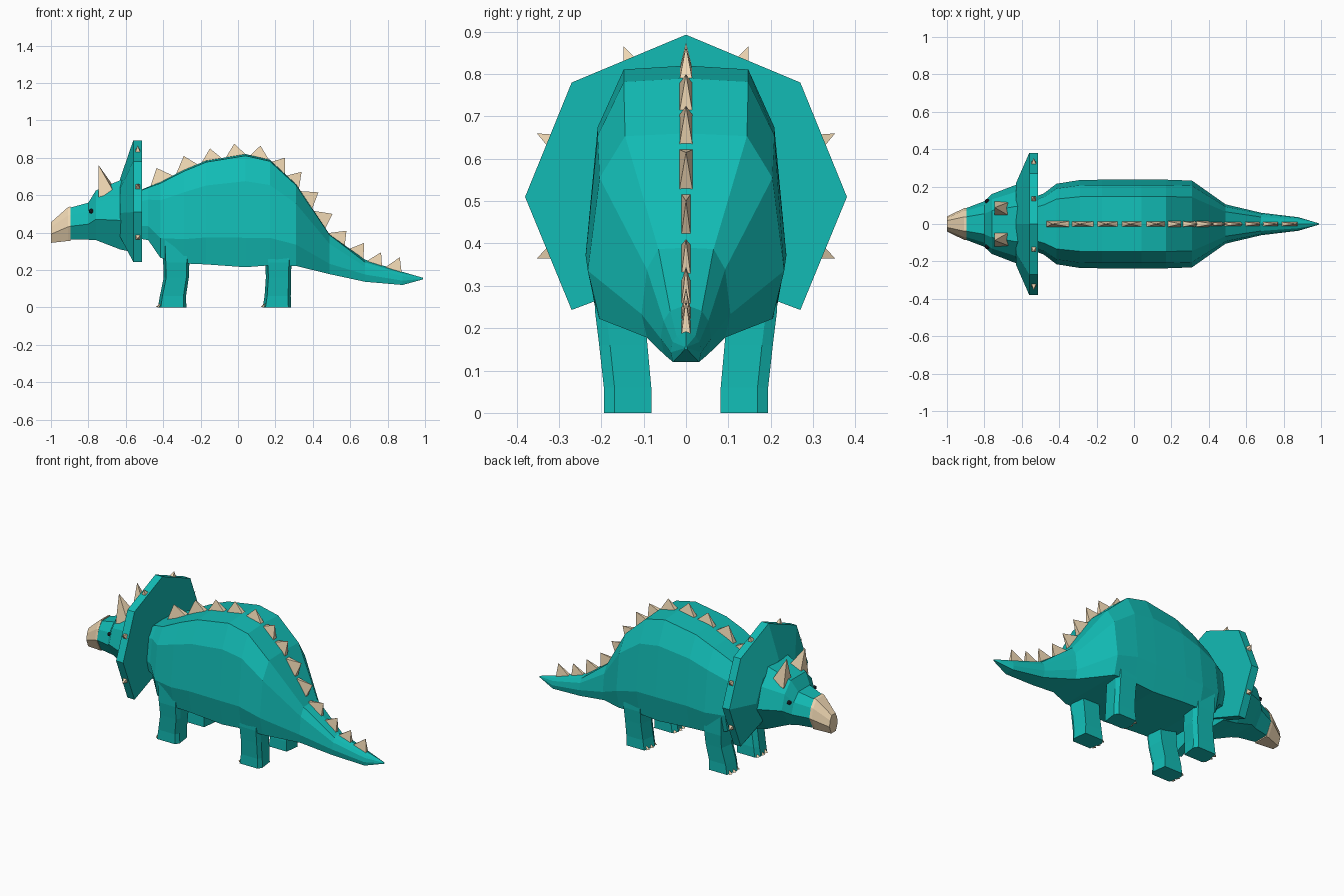
import bpy
import bmesh
from mathutils import Vector

if "Cube" in bpy.data.objects:
    bpy.data.objects.remove(bpy.data.objects["Cube"])


def material(name, color):
    m = bpy.data.materials.new(name)
    m.diffuse_color = (*color, 1)
    m.use_nodes = True
    m.node_tree.nodes["Principled BSDF"].inputs["Base Color"].default_value = m.diffuse_color
    return m


TEAL = material("teal_skin", (0.006, 0.50, 0.46))
BONE = material("bone", (0.86, 0.68, 0.45))
DARK = material("dark_eye", (0.02, 0.02, 0.03))


def finish(bm, name, mat):
    bmesh.ops.recalc_face_normals(bm, faces=bm.faces)
    me = bpy.data.meshes.new(name)
    bm.to_mesh(me)
    bm.free()
    me.materials.append(mat)
    ob = bpy.data.objects.new(name, me)
    bpy.context.collection.objects.link(ob)
    return ob


def loft(name, rings, mat):
    """Skin equal-length rings of points and cap both ends."""
    bm = bmesh.new()
    rows = [[bm.verts.new(p) for p in r] for r in rings]
    n = len(rows[0])
    for a, b in zip(rows, rows[1:]):
        for i in range(n):
            j = (i + 1) % n
            bm.faces.new((a[i], a[j], b[j], b[i]))
    bm.faces.new(rows[0])
    bm.faces.new(rows[-1])
    return finish(bm, name, mat)


def pyramids(name, items, mat):
    """Each item is (base corners, tip)."""
    bm = bmesh.new()
    for base, tip in items:
        vs = [bm.verts.new(p) for p in base]
        t = bm.verts.new(tip)
        bm.faces.new(vs)
        for i in range(len(vs)):
            bm.faces.new((vs[i], vs[(i + 1) % len(vs)], t))
    return finish(bm, name, mat)


def section(half, x, zb, zt, w):
    """Mirror a half outline (top to bottom) into a closed ring at x."""
    right = [(x, y * w, zb + f * (zt - zb)) for y, f in half]
    left = [(px, -py, pz) for px, py, pz in reversed(right) if py > 1e-6]
    return right + left


# Body and tail
BODY = [(0, 1), (.62, .985), (.88, .76), (1, .26), (.88, 0)]
TAIL = [(0, 1), (.62, .88), (.88, .68), (1, .33), (.85, 0)]
stations = [(-.54, .37, .62, .14), (-.48, .36, .645, .165), (-.415, .265, .67, .215),
            (-.29, .235, .735, .235), (-.17, .23, .785, .237), (.04, .215, .82, .237),
            (.17, .225, .79, .237), (.31, .222, .66, .232), (.49, .178, .39, .105),
            (.68, .137, .255, .06), (.88, .12, .19, .036), (.99, .15, .158, .003)]
loft("body_and_tail", [section(TAIL if s[0] > .6 else BODY, *s) for s in stations], TEAL)

# Head
HEAD = [(.45, 1), (.82, .76), (1, .42), (.55, 0)]
loft("head", [section(HEAD, *s) for s in [
    (-.53, .29, .69, .22), (-.63, .31, .68, .21), (-.76, .36, .625, .16),
    (-.80, .362, .56, .122), (-.91, .362, .53, .08)]], TEAL)

# Beak
loft("beak", [section(HEAD, *s) for s in [
    (-.895, .355, .54, .086), (-.91, .355, .535, .084), (-1.0, .345, .455, .04)]], BONE)

# Neck frill: an octagonal plate with a notched bottom and a conical front
FRILL = [(0, .893), (.27, .78), (.38, .51), (.27, .243), (0, .345),
         (-.27, .243), (-.38, .51), (-.27, .78)]
loft("neck_frill", [
    [(-.512, y, z) for y, z in FRILL],
    [(-.56, y, z) for y, z in FRILL],
    [(-.63, y * .58, .50 + (z - .50) * .48) for y, z in FRILL]], TEAL)

# Frill studs on the plate rim
studs = []
for s in (1, -1):
    for y, z, ty, tz in [(.135, .835, .147, .865), (.323, .645, .352, .66),
                         (.323, .377, .352, .365)]:
        along = Vector((0, -(tz - z), ty - y)).normalized() * .014
        c = Vector((-.536, y, z))
        base = [c + Vector((.013, 0, 0)) + along, c + Vector((.013, 0, 0)) - along,
                c - Vector((.013, 0, 0)) - along, c - Vector((.013, 0, 0)) + along]
        studs.append(([(p.x, p.y * s, p.z) for p in base], (-.536, ty * s, tz)))
pyramids("frill_studs", studs, BONE)

# Brow horns
pyramids("brow_horns", [
    ([(-.745, .04 * s, .605), (-.745, .12 * s, .59), (-.66, .12 * s, .61), (-.66, .04 * s, .64)],
     (-.745, .088 * s, .76)) for s in (1, -1)], BONE)

# Eyes
for s, side in ((1, "left"), (-1, "right")):
    bm = bmesh.new()
    bmesh.ops.create_icosphere(bm, subdivisions=1, radius=.014)
    bmesh.ops.translate(bm, verts=bm.verts, vec=(-.785, .122 * s, .515))
    finish(bm, side + "_eye", DARK)


# Back spikes seated along the top outline
def top_z(x):
    for a, b in zip(stations, stations[1:]):
        if a[0] <= x <= b[0]:
            return a[2] + (b[2] - a[2]) * (x - a[0]) / (b[0] - a[0])


spikes = []
for x0, x1, tx, tz in [
        (-.47, -.34, -.435, .745), (-.335, -.21, -.29, .81), (-.20, -.08, -.15, .85),
        (-.07, .05, -.02, .875), (.06, .17, .12, .865), (.175, .25, .25, .80),
        (.255, .325, .34, .725), (.33, .395, .43, .615), (.40, .465, .505, .50),
        (.48, .57, .58, .41), (.59, .67, .675, .345), (.685, .77, .765, .295),
        (.785, .875, .865, .268)]:
    w = .016 if tx < .5 else .011
    za, zb = top_z(x0) - .008, top_z(x1) - .008
    spikes.append(([(x0, -w, za), (x0, w, za), (x1, w, zb), (x1, -w, zb)], (tx, 0, tz)))
pyramids("back_spikes", spikes, BONE)

# Legs and toenails
HEX = [(-1, -.45), (-.8, 1), (.8, 1), (1, .55), (.85, -1), (-.75, -1)]
for pair, x, top_shift in (("front", -.352, .022), ("back", .208, .008)):
    for s, side in ((1, "left"), (-1, "right")):
        rings = []
        for z, dx, y, rx, ry in [(0, 0, .138, .076, .056), (.06, .004, .138, .070, .056),
                                 (.16, top_shift, .148, .067, .057),
                                 (.24, top_shift, .157, .070, .058),
                                 (.36, top_shift, .162, .075, .055)]:
            rings.append([(x + dx + hx * rx, s * (y + hy * ry), z) for hx, hy in HEX])
        loft(f"{pair}_{side}_leg", rings, TEAL)
        nails = []
        for nx, ny in ((-.070, .172), (-.073, .138), (-.066, .098)):
            px = x + nx
            nails.append(([(px, s * (ny - .014), 0), (px, s * (ny + .014), 0),
                           (px + .012, s * ny, .024)], (px - .014, s * ny, .003)))
        pyramids(f"{pair}_{side}_toenails", nails, BONE)
